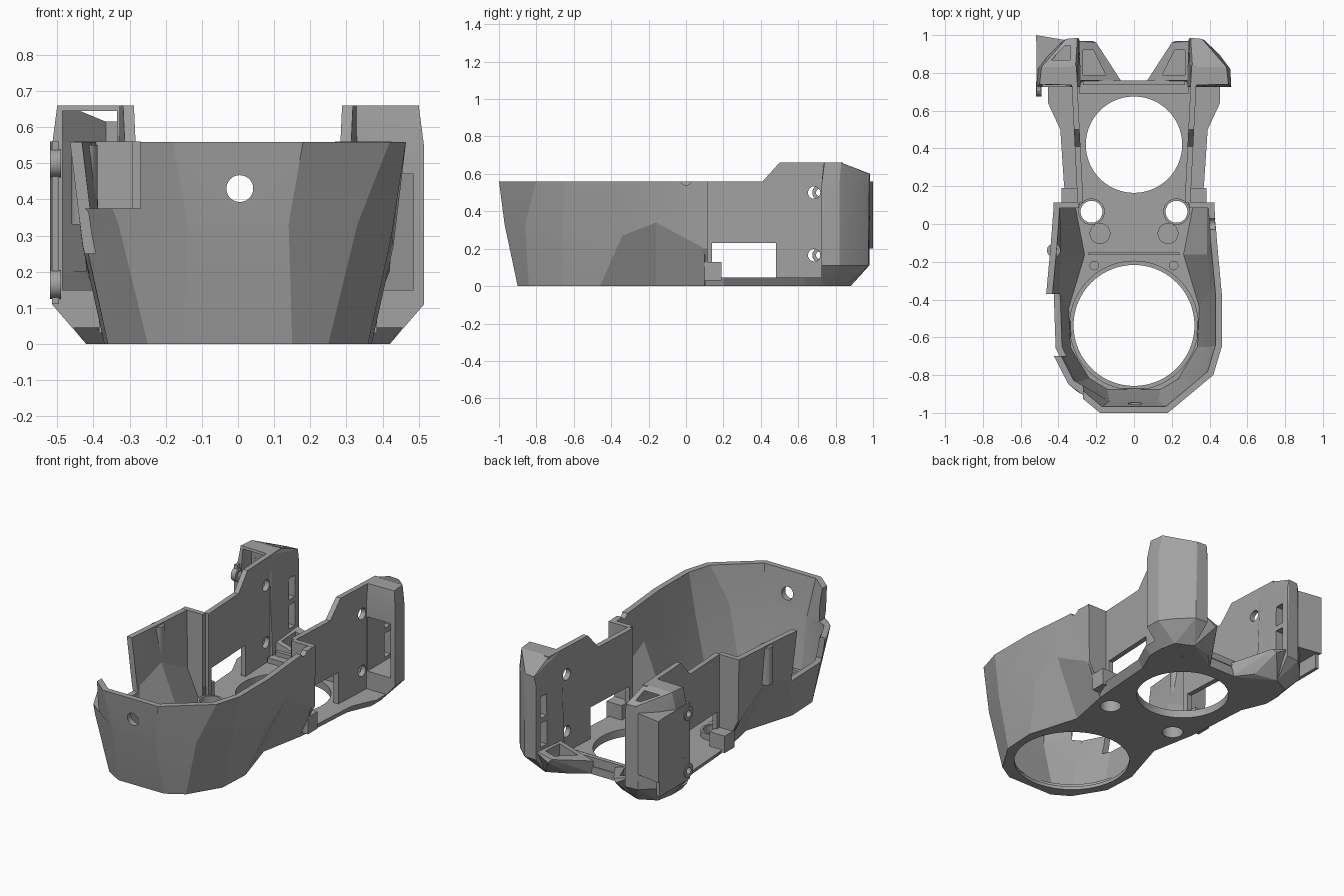
import bpy, bmesh, math
from mathutils import Matrix

if "Cube" in bpy.data.objects:
    bpy.data.objects.remove(bpy.data.objects["Cube"])

GREY = (0.36, 0.36, 0.36, 1)
plastic = bpy.data.materials.new("grey plastic")
plastic.use_nodes = True
plastic.diffuse_color = GREY
shader = plastic.node_tree.nodes["Principled BSDF"]
shader.inputs["Base Color"].default_value = GREY
shader.inputs["Roughness"].default_value = 0.6


def finish(name, bm, normals=True):
    if normals:
        bmesh.ops.recalc_face_normals(bm, faces=bm.faces)
    mesh = bpy.data.meshes.new(name)
    bm.to_mesh(mesh)
    bm.free()
    mesh.materials.append(plastic)
    ob = bpy.data.objects.new(name, mesh)
    bpy.context.collection.objects.link(ob)
    return ob


def bridge(name, ring_a, ring_b):
    """Solid between two matching outlines."""
    bm = bmesh.new()
    a = [bm.verts.new(p) for p in ring_a]
    b = [bm.verts.new(p) for p in ring_b]
    bm.faces.new(a)
    bm.faces.new(b)
    for i in range(len(a)):
        j = (i + 1) % len(a)
        bm.faces.new((a[i], a[j], b[j], b[i]))
    return finish(name, bm)


def hull(name, points, s=1):
    bm = bmesh.new()
    for x, y, z in points:
        bm.verts.new((s * x, y, z))
    out = bmesh.ops.convex_hull(bm, input=bm.verts)
    junk = [g for g in out["geom_interior"] if isinstance(g, bmesh.types.BMVert)]
    bmesh.ops.delete(bm, geom=junk, context="VERTS")
    return finish(name, bm)


def prism(name, outline, zs, s=1):
    return hull(name, [(x, y, z) for x, y in outline for z in zs], s)


def box(name, xs, ys, zs, s=1):
    return prism(name, [(x, y) for x in xs for y in ys], zs, s)


def rod(name, centre, radius, length, axis="Z", sides=48):
    bm = bmesh.new()
    bmesh.ops.create_cone(bm, cap_ends=True, segments=sides,
                          radius1=radius, radius2=radius, depth=length)
    turn = {"Z": Matrix(), "X": Matrix.Rotation(math.pi / 2, 4, "Y"),
            "Y": Matrix.Rotation(math.pi / 2, 4, "X")}[axis]
    bmesh.ops.transform(bm, matrix=Matrix.Translation(centre) @ turn, verts=bm.verts)
    return finish(name, bm)


def apply(ob, kind, **settings):
    mod = ob.modifiers.new(kind, kind)
    for key, value in settings.items():
        setattr(mod, key, value)
    bpy.context.view_layer.objects.active = ob
    bpy.ops.object.modifier_apply(modifier=mod.name)


def cut(ob, *cutters):
    for c in cutters:
        apply(ob, "BOOLEAN", operation="DIFFERENCE", solver="EXACT", object=c)
        bpy.data.objects.remove(c)


def mirrored(points):
    return points + [(-p[0],) + tuple(p[1:]) for p in reversed(points)]


# Faceted front shell: bottom, middle and top corner at each station
stations = [
    ((.33, .10, 0), (.42, .10, .20), (.425, .10, .56)),
    ((.28, -.16, 0), (.42, -.16, .34), (.44, -.10, .56)),
    ((.37, -.46, 0), (.43, -.34, .27), (.465, -.37, .56)),
    ((.36, -.66, 0), (.425, -.66, .30), (.465, -.65, .56)),
    ((.25, -.84, 0), (.33, -.86, .33), (.42, -.80, .56)),
    ((.15, -.90, 0), (.14, -.97, .33), (.18, -1.0, .56)),
]
left_side = [[(-x, y, z) for x, y, z in st] for st in stations]
around = left_side + list(reversed(stations))
bm = bmesh.new()
grid = [[bm.verts.new(p) for p in st] for st in around]
for a, b in zip(grid, grid[1:]):
    for k in range(2):
        bm.faces.new((a[k], b[k], b[k + 1], a[k + 1]))
shell = finish("front_shell", bm, normals=False)
apply(shell, "SOLIDIFY", thickness=.033, offset=-1, use_even_offset=True)
cut(shell,
    box("rim_cutter", (-.7, .7), (-1.1, .3), (.559, .7)),
    rod("hole_cutter", (.005, -.97, .43), .037, .3, "Y"),
    box("gap_cutter", (-.6, -.27), (-1.1, -.37), (.375, .7)),
    box("deep_gap_cutter", (-.6, -.3), (-.70, -.37), (.25, .5)),
    rod("notch_cutter", (.44, 0, .57), .03, .2, "X"))

# Floor with a chamfered flange under the arms
rear_low = [(.34, .20), (.36, .50), (.42, .64), (.42, .74), (.08, .76)]
rear_high = [(.37, .20), (.39, .50), (.455, .64), (.455, .74), (.07, .76)]
front = [st[0][:2] for st in reversed(stations)]
low = mirrored([(x, y, 0) for x, y in front + rear_low])
high = mirrored([(x, y, .045) for x, y in front + rear_high])
floor = bridge("floor", low, high)
cut(floor,
    rod("front_bore_cutter", (0, -.537, 0), .32, .3, sides=96),
    rod("ledge_cutter", (0, -.537, .12), .34, .2, sides=96),
    rod("rear_bore_cutter", (0, .42, 0), .255, .3, sides=96),
    *[rod("wire_hole_cutter", (s * .225, .065, 0), .058, .3) for s in (1, -1)])

# Rear cross bar
box("rear_bar", (-.29, .29), (.69, .755), (.02, .075))
box("rear_bar_lip", (-.27, .27), (.735, .76), (.06, .10))
box("floor_step", (-.24, .24), (-.165, -.15), (.04, .055))

for s, side in ((1, "left"), (-1, "right")):
    # Bulkhead closing the rear end of the shell, with a low foot behind it
    panel = [(.29, .04), (.34, .04), (.42, .20), (.425, .56), (.29, .56)]
    bridge(side + "_bulkhead", [(s * x, .085, z) for x, z in panel],
           [(s * x, .115, z) for x, z in panel])
    box(side + "_bulkhead_foot", (.285, .385), (.10, .19), (.03, .13), s)

    # Long arm wall with window and screw holes
    profile = [(.11, .0), (.11, .56), (.41, .56), (.50, .66), (.84, .66), (.84, .0)]
    arm = bridge(side + "_arm",
                 [(s * (.268 + .05 * (y - .1)), y, z) for y, z in profile],
                 [(s * (.298 + .05 * (y - .1)), y, z) for y, z in profile])
    cut(arm,
        box("window_cutter", (.2, .4), (.14, .48), (.045, .23), s),
        *[rod("screw_cutter", (s * .3, .685, z), .033, .3, "X", 32) for z in (.165, .50)])

    # Rear pillar: chamfered foot, faceted outside, sloping top
    belt = [(.30, .725), (.515, .725), (.51, .82), (.45, .90), (.37, .975), (.29, .98)]
    pillar = hull(side + "_pillar",
                  [(.28, .725, 0), (.42, .725, 0), (.40, .83, 0), (.30, .88, 0),
                   (.455, .725, .045)]
                  + [(x, y, z) for x, y in belt for z in (.11, .545)]
                  + [(.30, .735, .66), (.50, .74, .66), (.49, .83, .66), (.31, .83, .66),
                     (.30, .985, .60), (.36, .98, .60)], s)
    cavity = (.15, .47) if s > 0 else (.15, .645)
    cut(pillar,
        prism("cavity_cutter", [(.335, .60), (.485, .60), (.485, .82),
                                (.365, .945), (.335, .945)], cavity, s),
        *[box("vent_cutter", (.2, .36), (.885, .94), zs, s)
          for zs in ((.17, .31), (.34, .465))])

    # Air duct aimed at the middle
    duct = hull(side + "_duct",
                [(.08, .75, 0), (.32, .75, 0), (.30, .88, 0), (.17, .84, .01),
                 (.07, .76, .08), (.20, .96, .13), (.31, .97, .16),
                 (.31, .76, .15), (.22, .97, .11)], s)
    cut(duct, prism("duct_cutter", [(.15, .79), (.27, .79), (.27, .92), (.215, .92)],
                    (.07, .4), s))

    # Bosses on the floor
    rod(side + "_large_boss", (s * .18, -.05, .04), .055, .03)
    rod(side + "_small_boss", (s * .21, -.22, .04), .025, .03)
    collar = rod(side + "_wire_collar", (s * .225, .065, .055), .070, .05)
    cut(collar, rod("collar_cutter", (s * .225, .065, .05), .058, .3))

# Rounded rib on the right wall
rod("right_wall_rib", (-.425, -.14, .44), .036, .22, sides=24)

# Cover plate on the right pillar, with a gusset and two screw lugs
cover = box("right_cover_plate", (-.515, -.495), (.70, .98), (.11, .56))
cut(cover, box("plate_slot_cutter", (-.6, -.4), (.73, .76), (.25, .42)))
prism("right_cover_gusset", [(-.52, 1.0), (-.37, .975), (-.42, .88), (-.505, .80)], (.2, .56))
for z, place in ((.165, "lower"), (.50, "upper")):
    lug = rod("right_" + place + "_lug", (-.505, .715, z), .04, .03, "X", 32)
    hole = (-.505, .715, z)
    cut(lug, rod("lug_cutter", hole, .02, .2, "X", 24))
    cut(cover, rod("cover_cutter", hole, .02, .2, "X", 24))

# Keep facets crisp and round parts smooth
for ob in bpy.context.collection.objects:
    if ob.type == "MESH" and plastic.name in ob.data.materials:
        bpy.ops.object.select_all(action="DESELECT")
        ob.select_set(True)
        bpy.context.view_layer.objects.active = ob
        bpy.ops.object.shade_smooth_by_angle(angle=math.radians(12))
